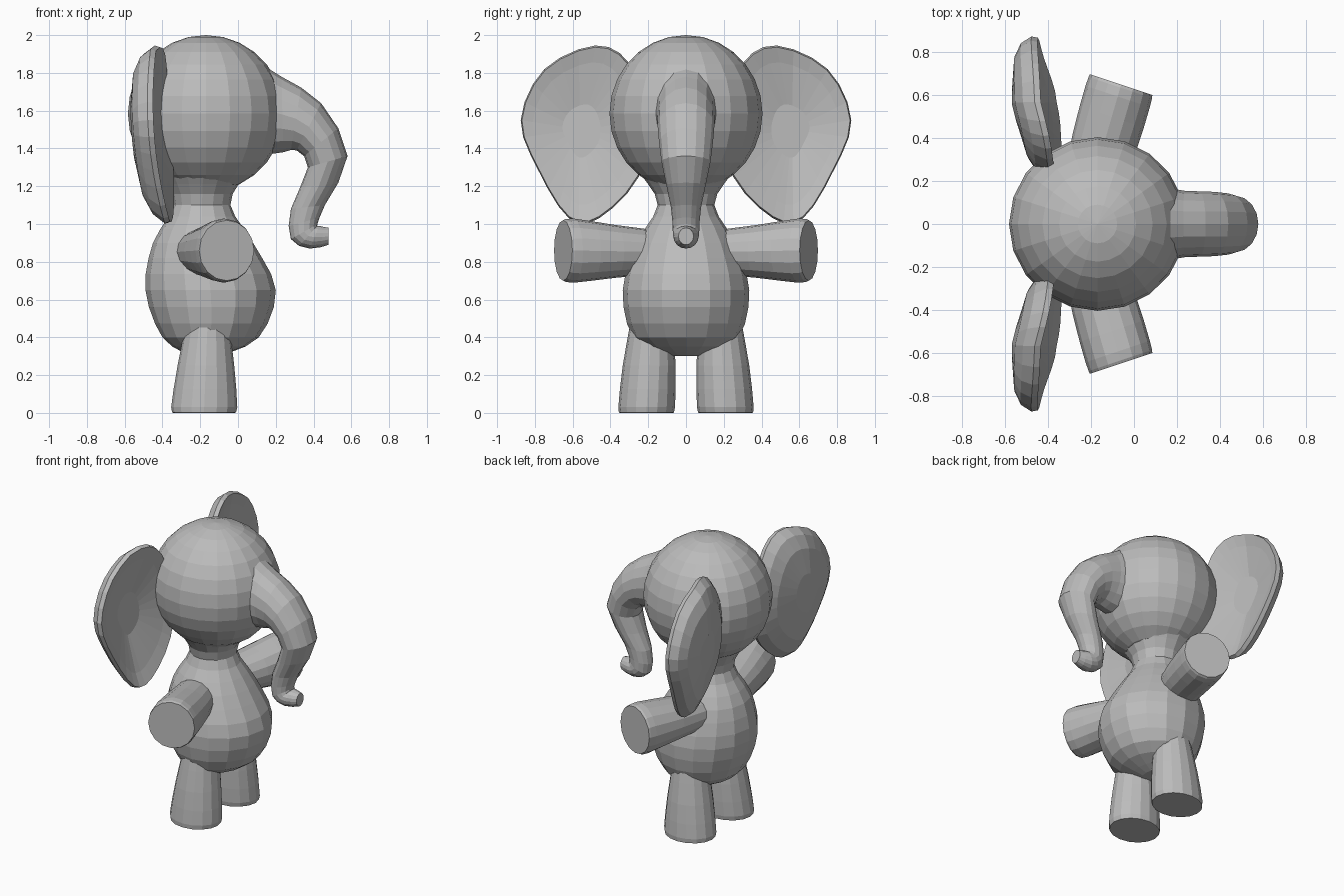
import bpy, bmesh, math
from mathutils import Vector

cube = bpy.data.objects.get("Cube")
if cube:
    bpy.data.objects.remove(cube, do_unlink=True)

grey = bpy.data.materials.new("soft grey")
grey.use_nodes = True
colour = (0.5, 0.5, 0.5, 1)
grey.diffuse_color = colour
grey.node_tree.nodes["Principled BSDF"].inputs["Base Color"].default_value = colour


def finish(name, bm, flip=False):
    """Turn the bmesh into a flat-shaded grey object, mirrored if flip is set."""
    if flip:
        bmesh.ops.scale(bm, vec=(1, -1, 1), verts=bm.verts)
    bmesh.ops.recalc_face_normals(bm, faces=bm.faces)
    mesh = bpy.data.meshes.new(name)
    bm.to_mesh(mesh)
    bm.free()
    mesh.materials.append(grey)
    part = bpy.data.objects.new(name, mesh)
    bpy.context.collection.objects.link(part)


def skin(name, rings, flip=False):
    """Bridge rings of points into a closed solid."""
    bm = bmesh.new()
    loops = [[bm.verts.new(point) for point in ring] for ring in rings]
    for lower, upper in zip(loops, loops[1:]):
        for i in range(len(lower)):
            bm.faces.new((lower[i - 1], lower[i], upper[i], upper[i - 1]))
    bm.faces.new(loops[0])
    bm.faces.new(loops[-1])
    finish(name, bm, flip)


def flow(keys, steps, closed=False):
    """Smoothly interpolate rows of numbers, passing through every row."""
    rows = [Vector(key) for key in keys]
    if closed:
        rows = [rows[-1], *rows, rows[0], rows[1]]
    else:
        rows = [rows[0], *rows, rows[-1]]
    result = []
    for before, start, end, after in zip(rows, rows[1:], rows[2:], rows[3:]):
        for step in range(steps):
            t = step / steps
            slope_in, slope_out = (end - before) / 2, (after - start) / 2
            ease = t * t * (3 - 2 * t)
            result.append(start.lerp(end, ease)
                          + slope_in * t * (1 - t) ** 2
                          - slope_out * t * t * (1 - t))
    return result if closed else result + [rows[-1]]


def oval(first, second, side, count=16):
    """Oval through two opposite points, with a half-width vector across."""
    first, second, side = Vector(first), Vector(second), Vector(side)
    middle, reach = (first + second) / 2, (first - second) / 2
    angles = [math.tau * i / count for i in range(count)]
    return [middle + reach * math.cos(a) + side * math.sin(a) for a in angles]


# Head: a slightly egg-shaped ball
head = bmesh.new()
bmesh.ops.create_uvsphere(head, u_segments=20, v_segments=14, radius=0.405)
bmesh.ops.scale(head, vec=(1.02, 1, 1.025), verts=head.verts)
bmesh.ops.translate(head, vec=(-0.17, 0, 1.585), verts=head.verts)
finish("head", head)

# Body and neck: height, back, front, half-width
body_keys = [(0.3, -0.25, -0.1, 0.1), (0.4, -0.4, 0.11, 0.28),
             (0.65, -0.49, 0.2, 0.335), (0.9, -0.45, 0.08, 0.26),
             (1.1, -0.34, -0.04, 0.15), (1.25, -0.4, 0.03, 0.23)]
skin("body", [oval((back, 0, z), (front, 0, z), (0, width, 0))
              for z, back, front, width in flow(body_keys, 3)])

# Trunk: outer edge, inner edge, half-width, ending in a forward curl
trunk_keys = [(0.1, 1.86, 0.1, 1.36, 0.18), (0.23, 1.78, 0.24, 1.38, 0.155),
              (0.44, 1.64, 0.31, 1.39, 0.15), (0.58, 1.36, 0.37, 1.3, 0.13),
              (0.46, 1.1, 0.28, 1.08, 0.08), (0.42, 1, 0.28, 0.92, 0.07),
              (0.43, 0.99, 0.38, 0.87, 0.065), (0.48, 0.98, 0.48, 0.89, 0.04)]
skin("trunk", [oval((outer, 0, top), (inner, 0, low), (0, width, 0))
               for outer, top, inner, low, width in flow(trunk_keys, 2)])

# Ear: outline as (sideways, height), and layers as (scale, forward position)
ear_outline = flow([(0.3, 1.85), (0.48, 1.945), (0.75, 1.82), (0.875, 1.55),
                    (0.78, 1.28), (0.62, 1.03), (0.46, 1.03), (0.25, 1.25),
                    (0.2, 1.55)], 3, closed=True)
ear_layers = [(0.3, -0.57), (0.7, -0.56), (0.9, -0.53), (1, -0.48),
              (0.98, -0.45), (0.8, -0.46), (0.3, -0.48)]
ear_middle = Vector((0.56, 1.5))


def ear_ring(scale, forward):
    """One ear layer, bowed forward at the top, bottom and root."""
    ring = []
    for edge in ear_outline:
        y, z = ear_middle.lerp(edge, scale)
        bow = 0.22 * (z - 1.65) ** 2 + 0.25 * max(0, ear_middle.x - y)
        ring.append((forward + bow, y, z))
    return ring


# Arm: distance along, half-height, half-depth; the arm leans forward
arm_start, arm_end = Vector((-0.22, 0.1, 0.85)), Vector((-0.06, 0.65, 0.86))
arm_across = Vector((0.15, -0.05, 0))
arm_keys = [(0, 0.11, 0.8), (0.5, 0.14, 0.97), (0.9, 0.17, 1), (1, 0.16, 0.97)]

# Leg: height, half-depth, half-width; the leg leans back and inward going up
leg_keys = [(0, 0.16, 0.14), (0.03, 0.175, 0.15), (0.25, 0.15, 0.14),
            (0.5, 0.11, 0.11)]

for side, flip in (("left", False), ("right", True)):
    skin(side + "_ear", [ear_ring(*layer) for layer in ear_layers], flip)

    arm_rings = []
    for along, height, depth in flow(arm_keys, 2):
        middle, reach = arm_start.lerp(arm_end, along), arm_across * depth
        arm_rings.append(oval(middle - reach, middle + reach, (0, 0, height)))
    skin(side + "_arm", arm_rings, flip)

    leg_rings = []
    for z, depth, width in flow(leg_keys, 2):
        middle = Vector((-0.18 + z * 0.04, 0.21 - z * 0.06, z))
        reach = Vector((depth, 0, 0))
        leg_rings.append(oval(middle - reach, middle + reach, (0, width, 0)))
    skin(side + "_leg", leg_rings, flip)
